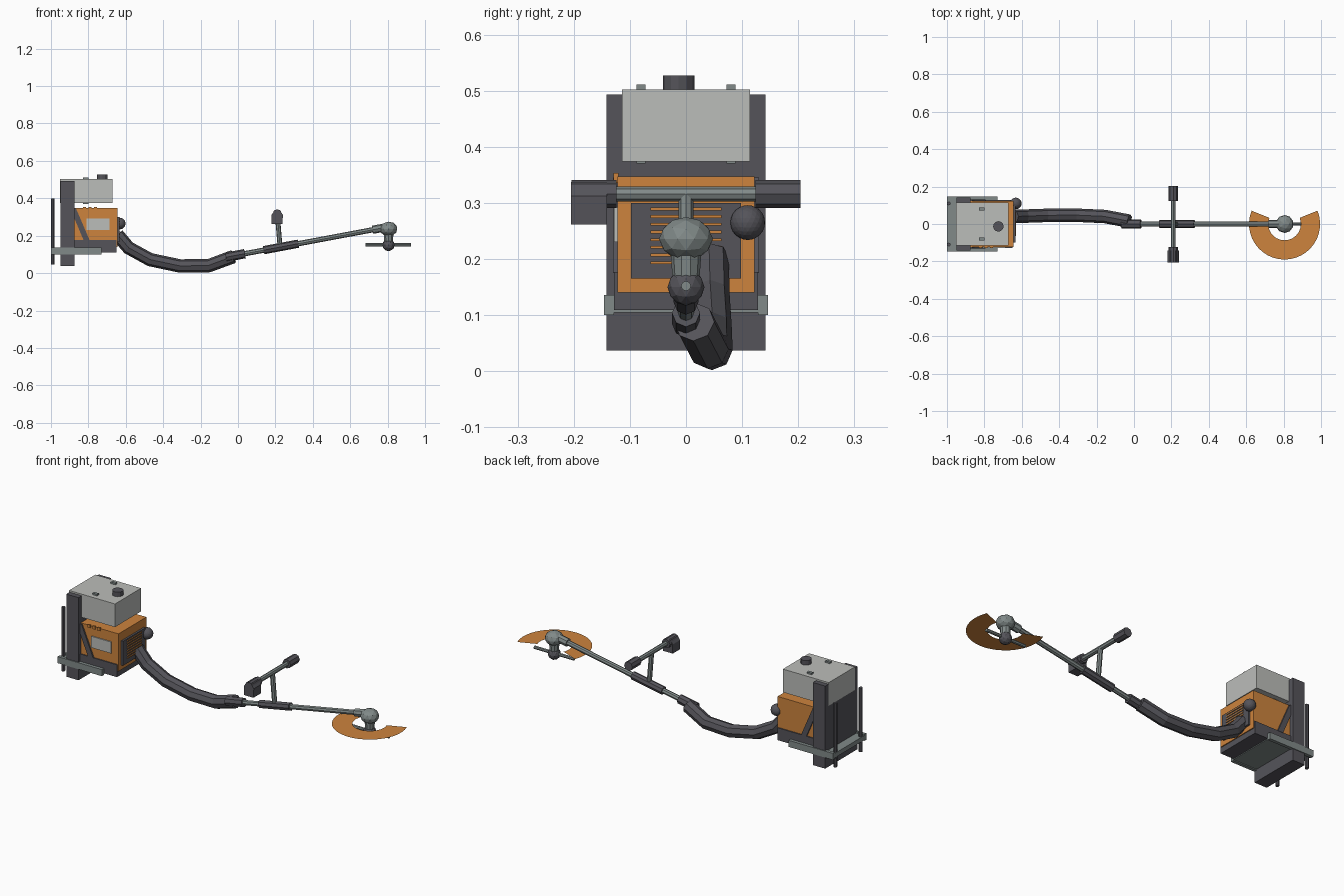
import bpy, bmesh, math
from mathutils import Vector

if "Cube" in bpy.data.objects:
    bpy.data.objects.remove(bpy.data.objects["Cube"])


def material(name, rgb):
    m = bpy.data.materials.new(name)
    m.use_nodes = True
    m.diffuse_color = (*rgb, 1)
    m.node_tree.nodes["Principled BSDF"].inputs["Base Color"].default_value = (*rgb, 1)
    return m


ORANGE = material("orange_paint", (0.61, 0.23, 0.047))
DARK = material("dark_plastic", (0.09, 0.088, 0.102))
TANK = material("pale_plastic", (0.50, 0.51, 0.49))
METAL = material("grey_metal", (0.22, 0.255, 0.25))


def finish(name, bm, mat):
    bmesh.ops.recalc_face_normals(bm, faces=bm.faces)
    me = bpy.data.meshes.new(name)
    bm.to_mesh(me)
    bm.free()
    me.materials.append(mat)
    ob = bpy.data.objects.new(name, me)
    bpy.context.collection.objects.link(ob)
    return ob


def box(name, x, y, z, mat):
    """Box given as (low, high) along each axis."""
    bm = bmesh.new()
    bmesh.ops.create_cube(bm, size=1)
    for v in bm.verts:
        v.co = [lo + (c + 0.5) * (hi - lo) for c, (lo, hi) in zip(v.co, (x, y, z))]
    return finish(name, bm, mat)


def rod(name, a, b, r, mat, sides=8, r2=None):
    """Straight cylinder or cone between two points."""
    a, b = Vector(a), Vector(b)
    bm = bmesh.new()
    bmesh.ops.create_cone(bm, cap_ends=True, segments=sides, radius1=r,
                          radius2=r if r2 is None else r2, depth=(b - a).length)
    turn = (b - a).to_track_quat("Z", "Y")
    for v in bm.verts:
        v.co = turn @ v.co + (a + b) / 2
    return finish(name, bm, mat)


def ball(name, centre, size, mat, level=2):
    bm = bmesh.new()
    bmesh.ops.create_icosphere(bm, subdivisions=level, radius=1)
    for v in bm.verts:
        v.co = [c + p * s for c, p, s in zip(centre, v.co, size)]
    return finish(name, bm, mat)


def sheet(name, profile, y, thick, mat):
    """Side profile in x and z, extruded along y."""
    bm = bmesh.new()
    face = bm.faces.new([bm.verts.new((px, y, pz)) for px, pz in profile])
    out = bmesh.ops.extrude_face_region(bm, geom=[face])
    moved = [g for g in out["geom"] if isinstance(g, bmesh.types.BMVert)]
    bmesh.ops.translate(bm, verts=moved, vec=(0, thick, 0))
    return finish(name, bm, mat)


# Back frame
box("back_plate", (-0.95, -0.875), (-0.142, 0.142), (0.037, 0.493), DARK)
box("frame_floor", (-1, -0.73), (-0.13, 0.13), (0.105, 0.13), METAL)
for side, s in (("right", -1), ("left", 1)):
    box(side + "_frame_rail", (-1, -0.73), sorted((s * 0.128, s * 0.146)), (0.10, 0.136), METAL)
    rod(side + "_frame_post", (-0.99, s * 0.11, 0.047), (-0.99, s * 0.11, 0.40), 0.01, DARK)
    sheet(side + "_strap", ((-0.876, 0.345), (-0.866, 0.345), (-0.793, 0.175),
                            (-0.825, 0.175), (-0.876, 0.295)), s * 0.118, s * 0.012, DARK)

# Engine housing
box("engine_base", (-0.875, -0.65), (-0.128, 0.128), (0.109, 0.177), DARK)
box("engine_cover", (-0.876, -0.645), (-0.122, 0.122), (0.14, 0.347), ORANGE)
box("side_panel", (-0.81, -0.687), (-0.128, -0.12), (0.23, 0.293), TANK)
box("grille_panel", (-0.65, -0.634), (-0.098, 0.098), (0.165, 0.30), DARK)
for i in range(8):
    z = 0.191 + i * 0.0137
    box(f"grille_slat_{i}", (-0.64, -0.63), (-0.063, 0.063), (z, z + 0.005), ORANGE)
for i in range(3):
    x = -0.83 + i * 0.03
    box(f"cover_clip_{i}", (x, x + 0.016), (-0.129, -0.12), (0.336, 0.353), ORANGE)
ball("starter_bulb", (-0.632, 0.11, 0.265), (0.031, 0.031, 0.031), DARK, 3)

# Fuel tank
box("fuel_tank", (-0.952, -0.672), (-0.114, 0.114), (0.374, 0.502), TANK)
rod("tank_cap", (-0.725, -0.013, 0.50), (-0.725, -0.013, 0.527), 0.028, DARK, 12)
for s in (-1, 1):
    box("tank_clip", (-0.828, -0.80), (s * 0.08 - 0.008, s * 0.08 + 0.008), (0.37, 0.511), METAL)

# Flexible hose, swept along a path
path = ((-0.645, 0.04, 0.205), (-0.585, 0.042, 0.135), (-0.47, 0.046, 0.072),
        (-0.31, 0.047, 0.038), (-0.155, 0.04, 0.04), (-0.025, 0.015, 0.088))
cu = bpy.data.curves.new("hose_path", "CURVE")
cu.dimensions = "3D"
cu.bevel_depth = 0.036
cu.bevel_resolution = 2
cu.use_fill_caps = True
spline = cu.splines.new("POLY")
spline.points.add(len(path) - 1)
for p, co in zip(spline.points, path):
    p.co = (*co, 1)
spline.use_smooth = False
hose_curve = bpy.data.objects.new("hose_path", cu)
bpy.context.collection.objects.link(hose_curve)
bm = bmesh.new()
bm.from_mesh(hose_curve.evaluated_get(bpy.context.evaluated_depsgraph_get()).to_mesh())
bmesh.ops.remove_doubles(bm, verts=bm.verts, dist=0.0001)
finish("hose", bm, DARK)
bpy.data.objects.remove(hose_curve)


# Straight shaft
def on_shaft(x):
    return (x, 0, 0.097 + 0.187 * x)


rod("shaft", on_shaft(-0.03), on_shaft(0.76), 0.014, METAL)
rod("hose_coupler", on_shaft(-0.065), on_shaft(0.037), 0.025, DARK)
rod("shaft_grip", on_shaft(0.137), on_shaft(0.323), 0.022, DARK)
rod("head_collar", on_shaft(0.72), on_shaft(0.79), 0.022, METAL)

# Handlebar
bar = Vector((0.21, 0, 0.316))
rod("handle_post", on_shaft(0.225), bar, 0.013, METAL)
rod("handlebar", bar + Vector((0, -0.19, 0)), bar + Vector((0, 0.19, 0)), 0.013, METAL)
for side, s in (("right", -1), ("left", 1)):
    rod(side + "_grip", bar + Vector((0, s * 0.124, 0)), bar + Vector((0, s * 0.204, 0)), 0.025, DARK)
sheet("throttle_housing", ((0.18, 0.262), (0.238, 0.262), (0.24, 0.312), (0.223, 0.337),
                           (0.197, 0.337), (0.18, 0.312)), -0.205, 0.064, DARK)

# Cutting head
HX = 0.805
ball("gear_head", (HX, 0, 0.236), (0.048, 0.048, 0.039), METAL)
rod("head_neck", (HX, 0, 0.15), (HX, 0, 0.22), 0.023, METAL, 10, 0.028)
ball("cutter_hub", (HX, 0, 0.15), (0.033, 0.033, 0.033), DARK)
rod("cutter_bar", (HX - 0.123, 0, 0.152), (HX + 0.12, 0, 0.152), 0.009, METAL)

# Curved guard, a thin open ring
bm = bmesh.new()
steps, previous = 24, None
for i in range(steps + 1):
    a = math.radians(158 + 224 * i / steps)
    pair = [bm.verts.new((HX + r * math.cos(a), r * math.sin(a), 0.193)) for r in (0.087, 0.19)]
    if previous:
        bm.faces.new((previous[0], previous[1], pair[1], pair[0]))
    previous = pair
finish("guard", bm, ORANGE)
